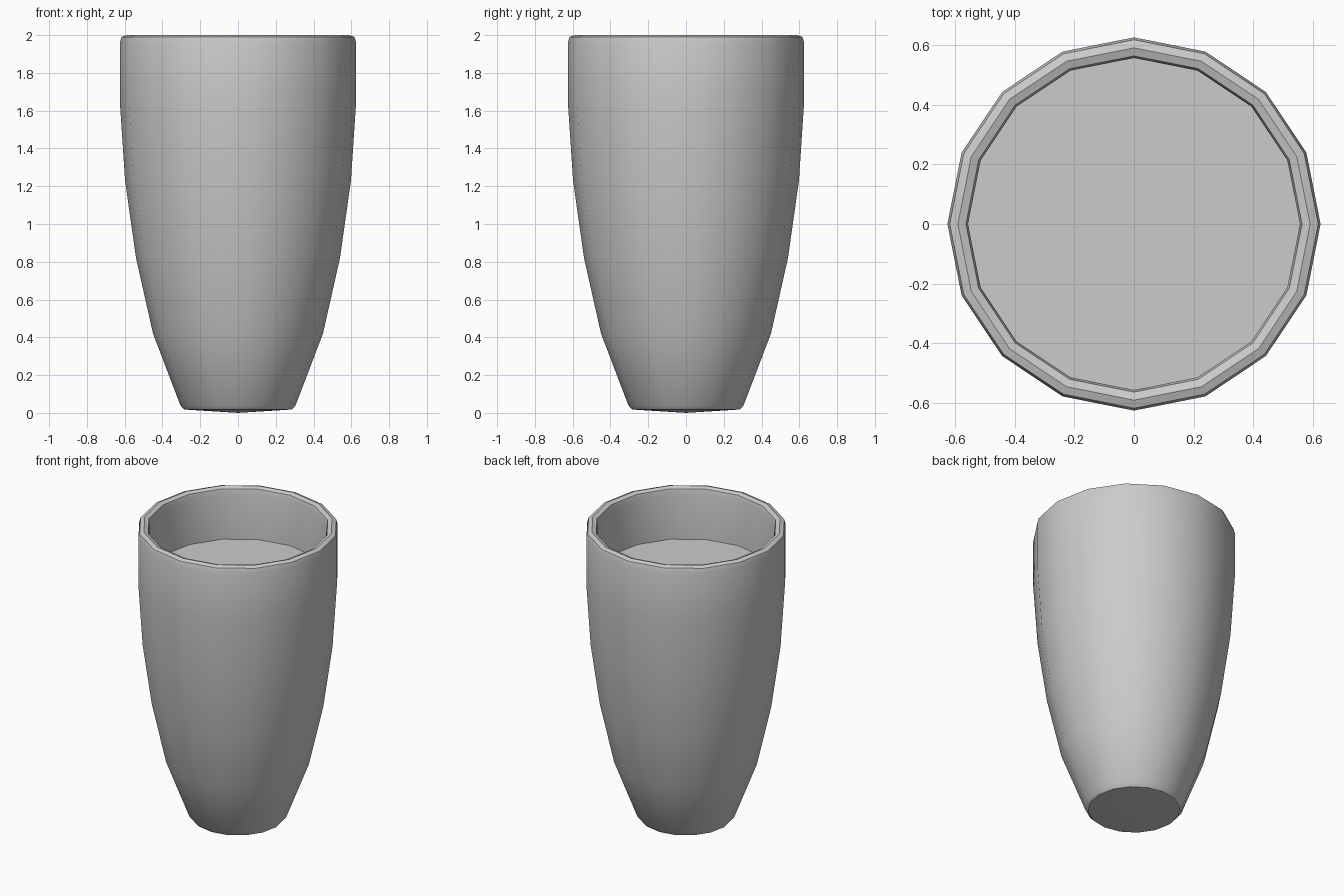
import bpy, bmesh, math

if "Cube" in bpy.data.objects:
    bpy.data.objects.remove(bpy.data.objects["Cube"])

SIDES = 16


def lathe(name, profile):
    """Revolve a (radius, z) profile; radius 0 becomes a pole."""
    bm = bmesh.new()
    rings = []
    for r, z in profile:
        if r == 0:
            rings.append([bm.verts.new((0, 0, z))] * SIDES)
        else:
            rings.append([bm.verts.new((r * math.cos(2 * math.pi * i / SIDES),
                                        r * math.sin(2 * math.pi * i / SIDES), z))
                          for i in range(SIDES)])
    for a, b in zip(rings, rings[1:]):
        for i in range(SIDES):
            j = (i + 1) % SIDES
            quad = list(dict.fromkeys([a[i], a[j], b[j], b[i]]))
            bm.faces.new(quad)
    mesh = bpy.data.meshes.new(name)
    bm.to_mesh(mesh)
    bm.free()
    ob = bpy.data.objects.new(name, mesh)
    bpy.context.collection.objects.link(ob)
    bpy.ops.object.select_all(action='DESELECT')
    ob.select_set(True)
    bpy.context.view_layer.objects.active = ob
    bpy.ops.object.shade_smooth_by_angle(angle=math.radians(30))
    return ob


# Tapered pot: base, outer wall, rounded rim, inner wall down to the soil
lathe("pot", [
    (0, 0), (0.285, 0.018), (0.305, 0.04),
    (0.45, 0.42), (0.54, 0.82), (0.598, 1.23), (0.625, 1.64),
    (0.625, 1.96), (0.617, 1.99), (0.59, 2.0),
    (0.563, 1.99), (0.556, 1.96), (0.556, 1.64),
])

# Flat soil surface inside the pot
bpy.ops.mesh.primitive_circle_add(vertices=SIDES, radius=0.556, fill_type='NGON',
                                  location=(0, 0, 1.65), rotation=(0, 0, math.pi / 2))
bpy.context.object.name = "soil"
